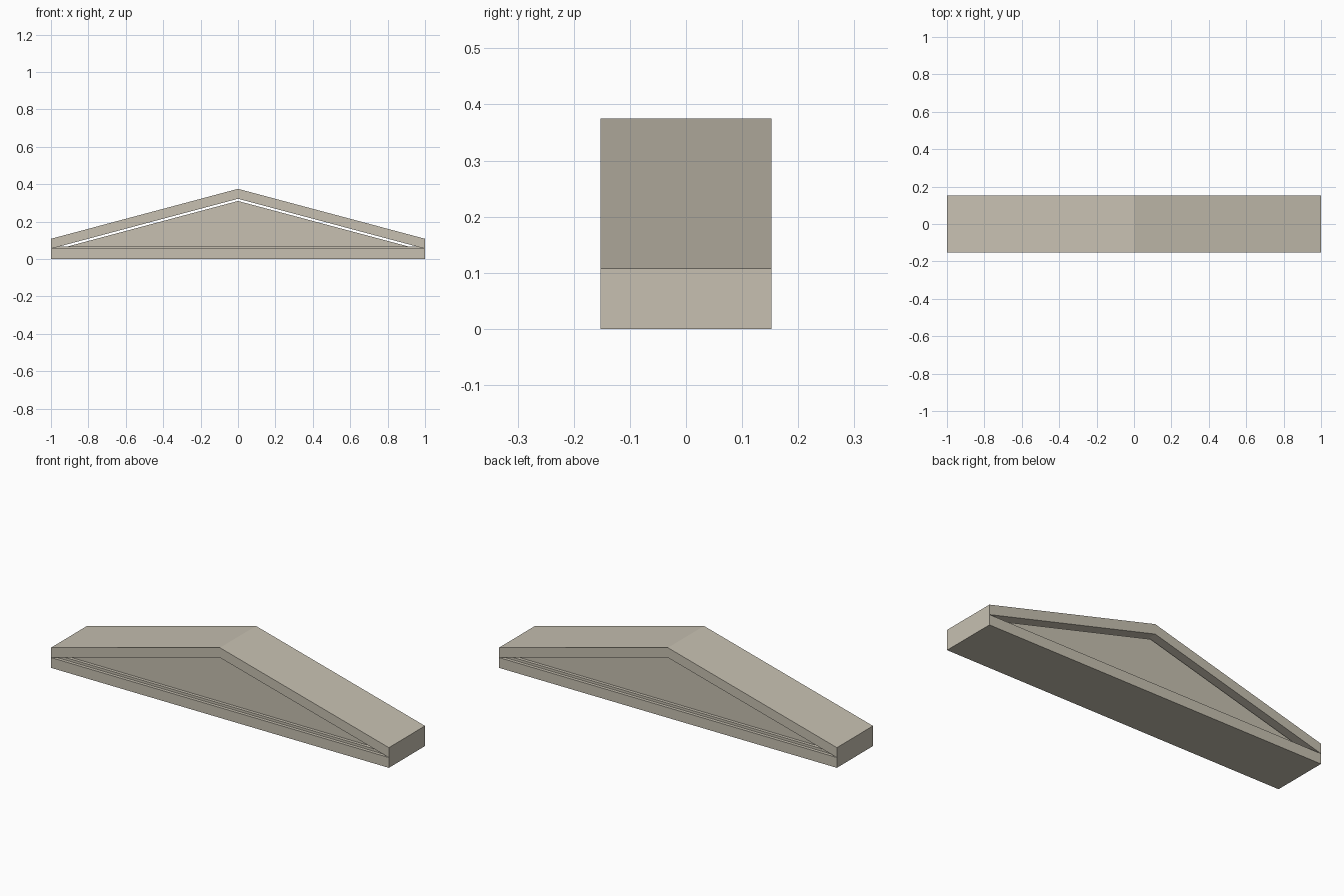
import bpy

if "Cube" in bpy.data.objects:
    bpy.data.objects.remove(bpy.data.objects["Cube"])

stone = bpy.data.materials.new("warm stone")
stone.diffuse_color = (0.57, 0.53, 0.44, 1)
stone.use_nodes = True
stone.node_tree.nodes["Principled BSDF"].inputs["Base Color"].default_value = stone.diffuse_color


def prism(name, profile, half_depth):
    """Extrude an x-z outline symmetrically along y."""
    n = len(profile)
    verts = [(x, y, z) for y in (-half_depth, half_depth) for x, z in profile]
    faces = [list(range(n)), list(range(2 * n - 1, n - 1, -1))]
    faces += [[(i + 1) % n, i, i + n, (i + 1) % n + n] for i in range(n)]
    mesh = bpy.data.meshes.new(name)
    mesh.from_pydata(verts, [], faces)
    mesh.materials.append(stone)
    obj = bpy.data.objects.new(name, mesh)
    bpy.context.collection.objects.link(obj)
    return obj


DEPTH = 0.1525
BASE = 0.055
SLOPE = 0.267

# Horizontal cornice
prism("base_cornice", [(-1, 0), (1, 0), (1, BASE), (-1, BASE)], DEPTH)

# Sloping cornice, one chevron
prism("raking_cornice", [(-1, BASE), (0, BASE + SLOPE), (1, BASE),
                         (1, 0.108), (0, 0.375), (-1, 0.108)], DEPTH)

# Thin fillet on the base, ends trimmed to the slope
top = 0.068
end = 1 - (top - BASE) / SLOPE
prism("base_fillet", [(-1, BASE), (1, BASE), (end, top), (-end, top)], 0.135)

# Recessed triangular panel with a narrow gap under the slope
reach = (0.31 - BASE) / SLOPE
prism("tympanum_panel", [(-reach, BASE), (reach, BASE), (0, 0.31)], 0.118)
